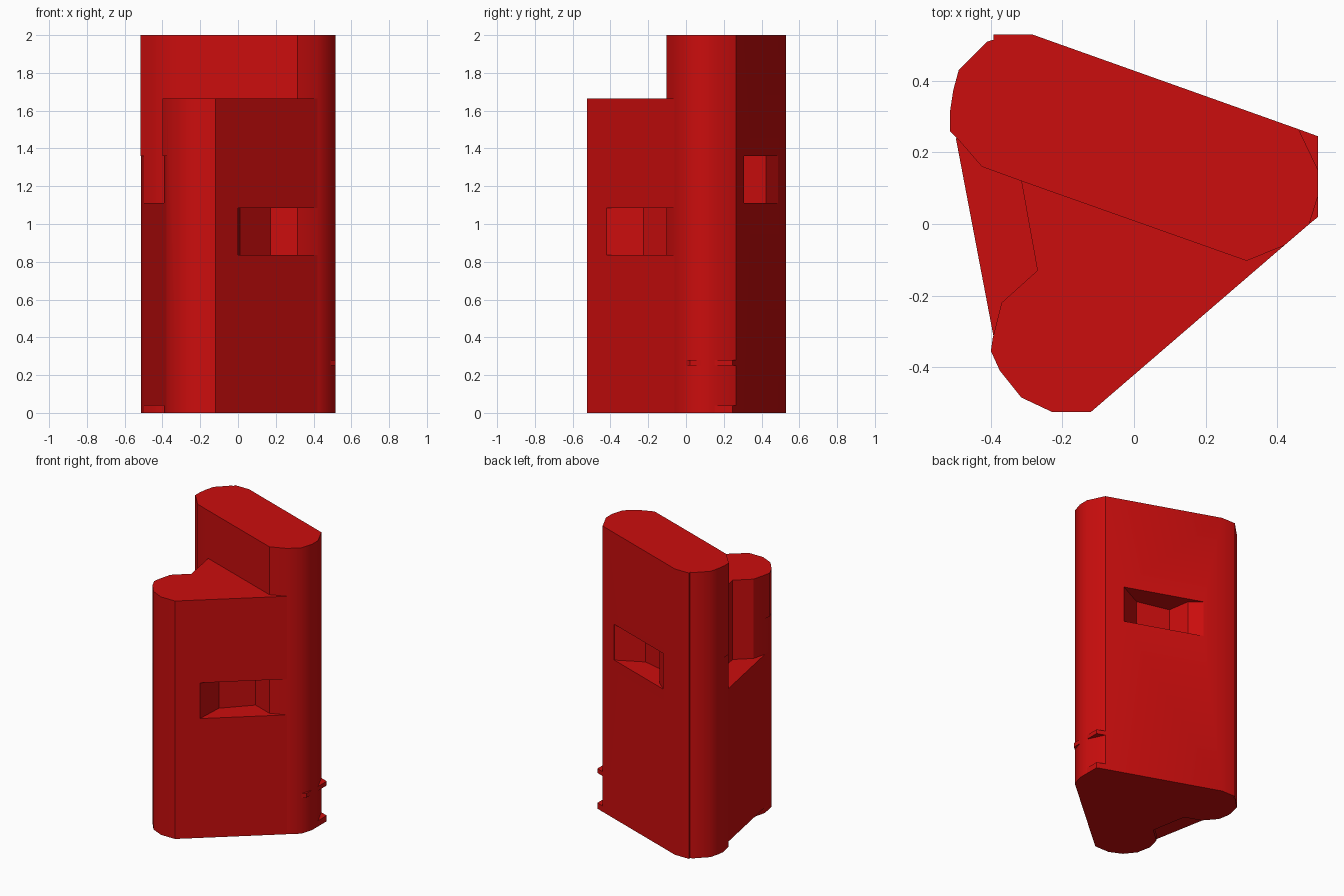
import bpy, bmesh

if "Cube" in bpy.data.objects:
    bpy.data.objects.remove(bpy.data.objects["Cube"])

red = bpy.data.materials.new("red")
red.diffuse_color = (0.60, 0.004, 0.004, 1)
red.use_nodes = True
red.node_tree.nodes["Principled BSDF"].inputs["Base Color"].default_value = red.diffuse_color


def prism(name, outline, z0, z1):
    """Extrude a plan outline between two heights."""
    bm = bmesh.new()
    base = bm.faces.new([bm.verts.new((x, y, z0)) for x, y in outline])
    top = bmesh.ops.extrude_face_region(bm, geom=[base])["geom"]
    for v in top:
        if isinstance(v, bmesh.types.BMVert):
            v.co.z = z1
    bmesh.ops.recalc_face_normals(bm, faces=bm.faces)
    mesh = bpy.data.meshes.new(name)
    bm.to_mesh(mesh)
    bm.free()
    mesh.materials.append(red)
    obj = bpy.data.objects.new(name, mesh)
    bpy.context.collection.objects.link(obj)
    return obj


def cut(obj, cutter):
    mod = obj.modifiers.new("cut", "BOOLEAN")
    mod.operation = "DIFFERENCE"
    mod.solver = "EXACT"
    mod.object = cutter
    cutter.hide_render = True
    cutter.hide_set(True)


# Tall rear slab with rounded ends
slab = prism("tall_slab", [
    (-0.285, 0.53), (0.46, 0.265), (0.515, 0.15), (0.515, 0.08), (0.49, 0.0),
    (0.42, -0.06), (0.315, -0.103), (-0.315, 0.12), (-0.425, 0.16),
    (-0.49, 0.235), (-0.515, 0.26), (-0.515, 0.31), (-0.505, 0.375),
    (-0.49, 0.43), (-0.41, 0.51), (-0.393, 0.515), (-0.393, 0.53)], 0, 2)

# Lower front tower, running back into the slab
tower = prism("front_tower", [
    (-0.315, 0.12), (-0.27, -0.13), (-0.37, -0.22), (-0.395, -0.32),
    (-0.40, -0.355), (-0.375, -0.41), (-0.315, -0.485), (-0.23, -0.525),
    (-0.12, -0.525), (0.42, -0.06), (0.315, -0.103)], 0, 1.665)

# Infill closing the left side, leaving an open bay above it
left_infill = prism("left_infill", [
    (-0.498, 0.24), (-0.38, 0.22), (-0.25, 0.12), (-0.22, -0.13),
    (-0.33, -0.25), (-0.385, -0.355)], 0.04, 1.11)

# Left faces trimmed flat below the upper ledge
left_trim = prism("left_trim_cutter", [
    (-0.5255, 0.39), (-0.367, -0.45), (-0.60, -0.45), (-0.70, 0.39)], -0.1, 1.36)
cut(slab, left_trim)
cut(tower, left_trim)

# Window recess in the front right face
cut(tower, prism("front_recess_cutter", [
    (0.0, -0.60), (0.0, -0.42), (0.01, -0.225), (0.19, -0.035),
    (0.40, 0.05), (0.60, -0.05), (0.60, -0.60)], 0.835, 1.085))

# Window recess in the back face
cut(slab, prism("back_recess_cutter", [
    (0.36, 0.36), (0.34, 0.307), (0.161, 0.217), (-0.066, 0.271),
    (-0.091, 0.423), (-0.165, 0.487), (-0.14, 0.56)], 1.11, 1.36))

# Small corner fins on the right end
back_corner = [(0.45, 0.25), (0.46, 0.265), (0.515, 0.245), (0.515, 0.15), (0.50, 0.15)]
front_corner = [(0.50, 0.08), (0.515, 0.08), (0.515, 0.02), (0.49, 0.0), (0.48, 0.02)]
prism("back_corner_fin_low", back_corner, 0, 0.04)
prism("back_corner_fin_high", back_corner, 0.25, 0.28)
prism("front_corner_fin", front_corner, 0.25, 0.28)

# Apply the cuts, then smooth the rounded corners
for obj in (slab, tower):
    bpy.context.view_layer.objects.active = obj
    for o in bpy.context.view_layer.objects:
        o.select_set(o == obj)
    for mod in list(obj.modifiers):
        bpy.ops.object.modifier_apply(modifier=mod.name)
    bpy.ops.object.shade_smooth_by_angle(angle=0.56)
